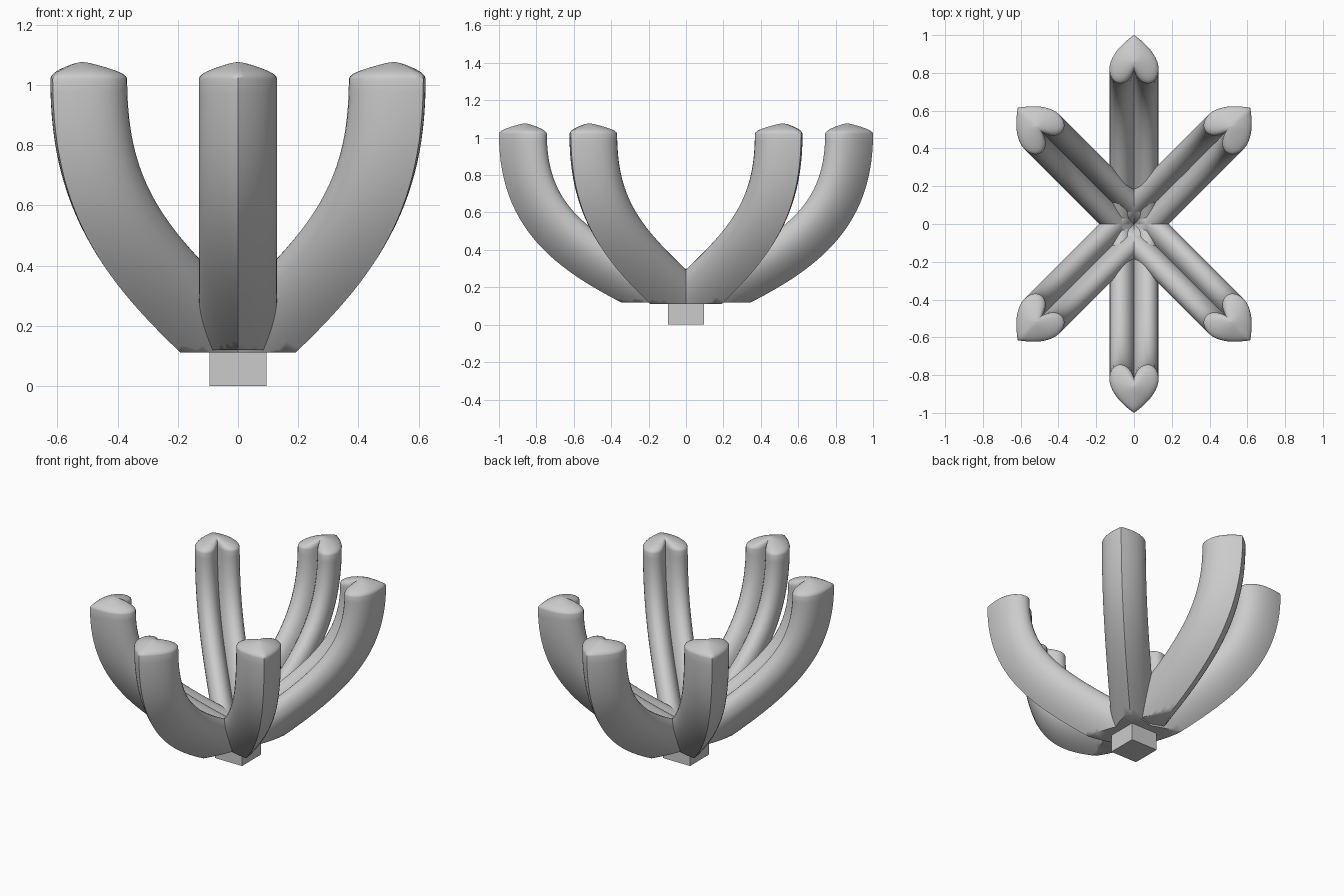
import bpy, bmesh, math
from mathutils import Vector, Matrix

if "Cube" in bpy.data.objects:
    bpy.data.objects.remove(bpy.data.objects["Cube"])


def bezier(pts, t):
    a, b, c, d = [Vector(p) for p in pts]
    s = 1 - t
    return a * s**3 + b * 3 * s * s * t + c * 3 * s * t * t + d * t**3


def heart():
    # half outline: (outward, sideways); pointed tip, round lobe, shallow cleft
    side = [(.13, 0), (.082, .07), (.015, .13), (-.05, .13)]
    lobe = [(-.05, .13), (-.145, .13), (-.155, .03), (-.058, 0)]
    n = 10
    half = [bezier(side, i / n) for i in range(n)] + [bezier(lobe, i / n) for i in range(n + 1)]
    return half + [Vector((p.x, -p.y)) for p in half[-2:0:-1]]


HEART = heart()
MID = Vector((-.01, 0))  # centre of the heart


def make_arm(name, path, angle, cut_z):
    bm = bmesh.new()
    rings = []

    def add_ring(centre, out, profile):
        rings.append([bm.verts.new((centre.x + out.x * p.x, p.y, centre.y + out.y * p.x))
                      for p in profile])

    # curved heart-section stem
    steps = 32
    for i in range(steps + 1):
        t = i / steps
        d = (bezier(path, min(1, t + .001)) - bezier(path, max(0, t - .001))).normalized()
        add_ring(bezier(path, t), Vector((d.y, -d.x)), HEART)
    # domed tip: the heart shrinks and rounds out towards the top
    end = Vector(path[3])
    for i in range(1, 11):
        a = i / 10.5 * math.pi / 2
        k = math.sin(a) ** 2
        prof = [MID + (p - MID).lerp((p - MID).normalized() * .06, k) * math.cos(a) for p in HEART]
        add_ring(end + Vector((0, .056 * math.sin(a))), Vector((1, 0)), prof)
    n = len(HEART)
    for r, s in zip(rings, rings[1:]):
        for i in range(n):
            j = (i + 1) % n
            bm.faces.new((r[i], r[j], s[j], s[i]))
    bm.faces.new(rings[0][::-1])
    top = bm.verts.new((end.x + MID.x, 0, end.y + .057))
    for i in range(n):
        bm.faces.new((rings[-1][i], rings[-1][(i + 1) % n], top))
    # flat underside, and a flat inner end on the centre line
    for co, no in (((0, 0, cut_z), (0, 0, -1)), ((0, 0, 0), (-1, 0, 0))):
        cut = bmesh.ops.bisect_plane(bm, geom=bm.verts[:] + bm.edges[:] + bm.faces[:],
                                     plane_co=co, plane_no=no, clear_outer=True)
        edges = [e for e in cut['geom_cut'] if isinstance(e, bmesh.types.BMEdge)]
        bmesh.ops.holes_fill(bm, edges=edges, sides=0)
    bmesh.ops.recalc_face_normals(bm, faces=bm.faces[:])
    bm.transform(Matrix.Rotation(math.radians(angle), 4, 'Z'))
    me = bpy.data.meshes.new(name)
    bm.to_mesh(me)
    bm.free()
    ob = bpy.data.objects.new(name, me)
    bpy.context.collection.objects.link(ob)
    bpy.ops.object.select_all(action='DESELECT')
    ob.select_set(True)
    bpy.context.view_layer.objects.active = ob
    bpy.ops.object.shade_smooth_by_angle(angle=math.radians(50))


# two long arms along y, four shorter diagonal arms
LONG = [(0, .10), (.56, .35), (.87, .53), (.87, 1.02)]
SHORT = [(0, .09), (.50, .41), (.74, .59), (.74, 1.02)]
for angle in (90, 270):
    make_arm(f"long_arm_{angle}", LONG, angle, .12)
for angle in (45, 135, 225, 315):
    make_arm(f"diagonal_arm_{angle}", SHORT, angle, .112)

# square foot
bpy.ops.mesh.primitive_cube_add(size=1, location=(0, 0, .065))
foot = bpy.context.object
foot.name = "foot_block"
foot.scale = (.19, .19, .13)
